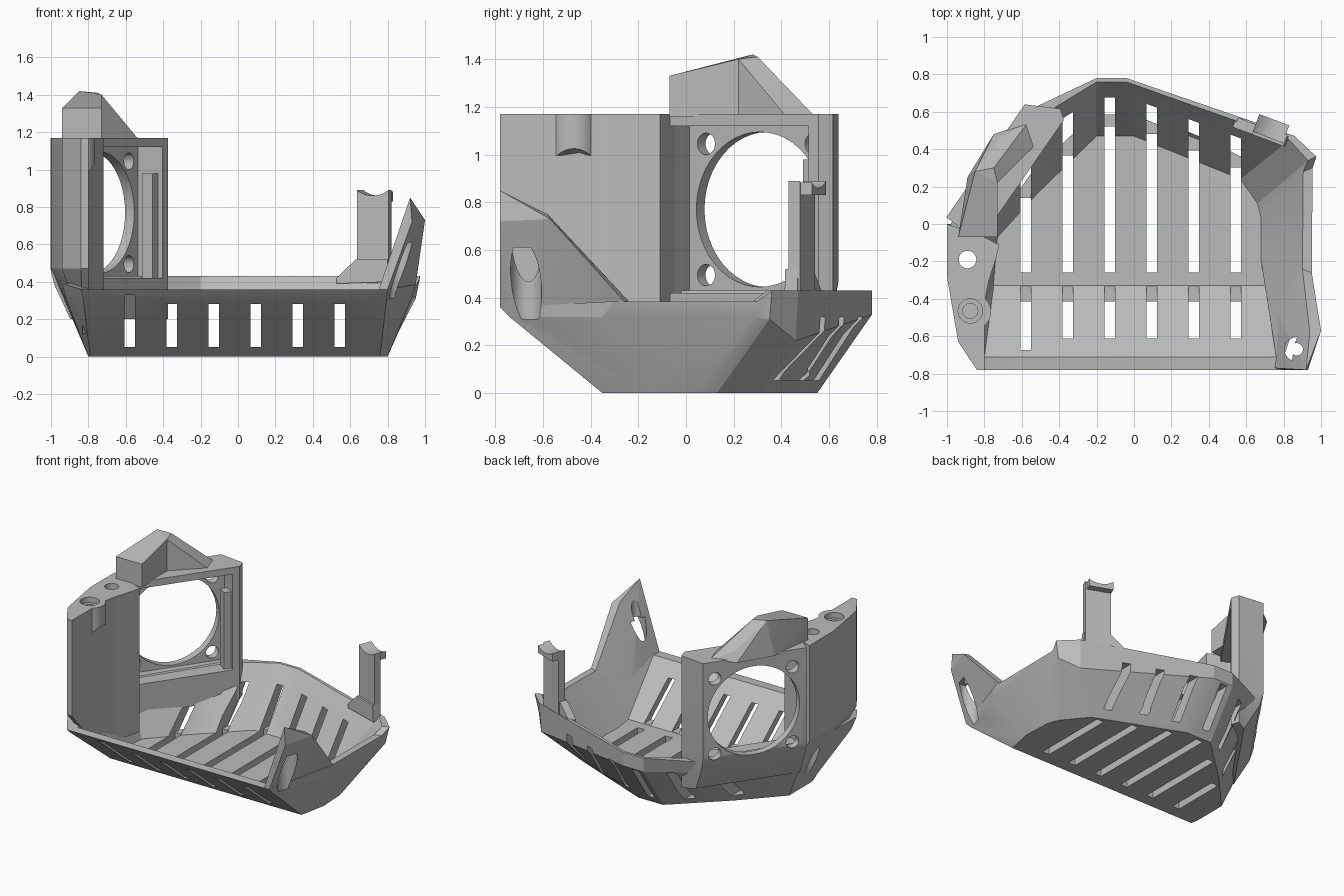
import bpy, bmesh, math
from mathutils import Vector

if "Cube" in bpy.data.objects:
    bpy.data.objects.remove(bpy.data.objects["Cube"], do_unlink=True)

mat = bpy.data.materials.new("light_grey_plastic")
mat.use_nodes = True
GREY = (0.5, 0.5, 0.5, 1)
mat.diffuse_color = GREY
mat.node_tree.nodes["Principled BSDF"].inputs["Base Color"].default_value = GREY


def finish(bm, name):
    bm.normal_update()
    bmesh.ops.recalc_face_normals(bm, faces=bm.faces)
    mesh = bpy.data.meshes.new(name)
    bm.to_mesh(mesh)
    bm.free()
    obj = bpy.data.objects.new(name, mesh)
    bpy.context.collection.objects.link(obj)
    mesh.materials.append(mat)
    return obj


def loft(name, rings):
    """Skin a sequence of rings of equal length and cap both ends."""
    bm = bmesh.new()
    rows = [[bm.verts.new(p) for p in ring] for ring in rings]
    n = len(rows[0])
    for a, b in zip(rows, rows[1:]):
        for i in range(n):
            j = (i + 1) % n
            bm.faces.new((a[i], a[j], b[j], b[i]))
    bm.faces.new(rows[0][::-1])
    bm.faces.new(rows[-1])
    return finish(bm, name)


def hull(name, points):
    bm = bmesh.new()
    for p in points:
        bm.verts.new(p)
    out = bmesh.ops.convex_hull(bm, input=bm.verts[:])
    loose = {g for g in out["geom_interior"] + out["geom_unused"]
             if isinstance(g, bmesh.types.BMVert)}
    bmesh.ops.delete(bm, geom=list(loose), context='VERTS')
    return finish(bm, name)


def box(name, x0, x1, y0, y1, z0, z1, place=lambda x, y, z: (x, y, z)):
    corners = [(x0, y0), (x1, y0), (x1, y1), (x0, y1)]
    return loft(name, [[place(x, y, z) for x, y in corners] for z in (z0, z1)])


def rod(centre, axis, radius, depth):
    bm = bmesh.new()
    bmesh.ops.create_cone(bm, cap_ends=True, segments=48, radius1=radius,
                          radius2=radius, depth=depth)
    turn = Vector(axis).to_track_quat('Z', 'Y').to_matrix().to_4x4()
    turn.translation = centre
    bm.transform(turn)
    return finish(bm, "cutter")


def cut(tool, *targets):
    tool.hide_render = True
    for obj in targets:
        mod = obj.modifiers.new("cut", 'BOOLEAN')
        mod.operation, mod.solver, mod.object = 'DIFFERENCE', 'EXACT', tool
        bpy.context.view_layer.objects.active = obj
        bpy.ops.object.modifier_apply(modifier=mod.name)
    bpy.data.objects.remove(tool, do_unlink=True)


# Faceted tray: floor corner, shoulder, rim, inner rim and inner floor per station
stations = [
    ((.76, -.35), (.795, -.74, .32), (.80, -.78, .36), (.76, -.71), (.70, -.33)),
    ((.80, -.15), (.93, -.35, .32), (.95, -.30, .385), (.90, -.28), (.68, -.20)),
    ((.79, .05), (.94, .28, .32), (.955, .30, .385), (.905, .28), (.68, .03)),
    ((.76, .13), (.95, .35, .31), (.975, .36, .43), (.93, .34), (.66, .11)),
    ((.62, .30), (.85, .46, .22), (.86, .47, .43), (.83, .45), (.57, .24)),
    ((0, .55), (-.04, .78, .33), (-.04, .78, .43), (-.04, .76), (0, .47)),
    ((-.20, .55), (-.20, .78, .33), (-.20, .78, .43), (-.20, .76), (-.20, .47)),
    ((-.55, .22), (-.54, .56, .33), (-.56, .61, .43), (-.51, .57), (-.52, .16)),
    ((-.80, -.05), (-.94, -.01, .33), (-.98, 0, .43), (-.90, -.02), (-.73, -.07)),
    ((-.80, -.30), (-.92, -.60, .31), (-.94, -.63, .39), (-.86, -.60), (-.75, -.30)),
    ((-.79, -.35), (-.83, -.74, .32), (-.84, -.78, .36), (-.80, -.71), (-.75, -.33)),
]
tray = loft("vented_tray", [[(*s[0], 0) for s in stations],
                            [s[1] for s in stations],
                            [s[2] for s in stations],
                            [(*s[3], s[2][2]) for s in stations],
                            [(*s[4], .05) for s in stations]])

# Vent slots in the front slope, floor and back wall
for i in range(6):
    x = -.58 + .225 * i
    x0, x1 = x - .028, x + .028
    edge = min(.55, .75 + x, .55 - .4 * x) - .03
    cut(box("cutter", x0, x1, -1, -.3, .052, .33 if i == 0 else .28), tray)
    cut(box("cutter", x0, x1, -.26, edge, -.1, .2), tray)
    cut(box("cutter", x0, x1, .1, 1, .052, .32), tray)

# Tall mounting post
plan = [(-.84, -.78), (-.80, -.78), (-.80, -.42), (-.775, -.30), (-.74, -.19),
        (-.72, -.11), (-.82, -.06), (-1, 0), (-1, -.28), (-.94, -.63)]
post = loft("mounting_post", [
    [(max(x, -.83), y * .6 if y < -.5 else y, .12) for x, y in plan],
    [(x, y, .47) for x, y in plan],
    [(x, y, 1.17) for x, y in plan]])

# Round screw boss with a sloped underside
circle = [(-.865 + .1 * math.cos(a), -.47 + .1 * math.sin(a))
          for a in (math.tau * i / 48 for i in range(48))]
boss = loft("screw_boss", [[(x, y, .99 + max(0, x + .8)) for x, y in circle],
                           [(x, y, 1.17) for x, y in circle]])
cut(rod((-.89, -.19, .6), (0, 0, 1), .047, 2), post, tray)
for radius, depth in ((.065, .1), (.04, .5)):
    cut(rod((-.875, -.465, 1.18), (0, 0, 1), radius, depth), post, boss)


# Fan panel, laid out along the panel (t) and through it (n)
def on_panel(t, n, z):
    return (-.74 + .57 * t + .82 * n, .31 + .82 * t - .57 * n, z)


def panel_ring(z, n0, n1):
    return [on_panel(t, n, z) for t, n in
            ((-.375, n0), (-.39, n1), (.41, n1), (.45, n1 - .05), (.36, n0))]


panel = loft("fan_panel", [panel_ring(.20, .07, .16), panel_ring(.385, -.035, .16),
                           panel_ring(.47, -.06, .16), panel_ring(1.17, -.06, .16)])
normal = (.82, -.57, 0)
cut(box("cutter", -.36, .36, 0, .4, .42, 1.12, on_panel), panel)
cut(rod(on_panel(0, 0, .77), normal, .325, 1), panel)
for t in (-.275, .275):
    for z in (.495, 1.045):
        cut(rod(on_panel(t, 0, z), normal, .045, .3), panel)
# Slim rib inside the far edge of the fan recess
box("recess_rib", .31, .37, .06, .13, .41, .98, on_panel)

# Peaked hood above the fan: upright block, then a wedge falling away behind
hull("hood_block", [
    (-.94, -.07, 1.16), (-.73, -.07, 1.16), (-.94, -.07, 1.33), (-.73, -.07, 1.33),
    (-.73, .22, 1.16), (-.73, .22, 1.40), (-.85, .28, 1.42), (-.89, .25, 1.16)])
hull("hood_wedge", [
    (-.73, .22, 1.16), (-.73, .22, 1.40), (-.85, .28, 1.42), (-.75, .30, 1.41),
    (-.89, .25, 1.16), (-.75, .48, 1.16), (-.57, .54, 1.16), (-.53, .42, 1.16),
    (-.60, .48, 1.20), (-.72, .46, 1.23)])

# Raised screw wing on the front corner
wing = hull("screw_wing", [
    (.75, -.77, .35), (.92, -.78, .85), (.93, -.78, .72), (.80, -.78, .36),
    (1, -.57, .73), (.94, -.58, .75), (.95, -.26, .385), (.90, -.24, .385),
    (.73, -.55, .20), (.71, -.36, .06), (.82, -.40, .20)])
cut(rod((.87, -.67, .7), (0, 0, 1), .033, 1), wing, tray)
cut(rod((.87, -.67, .46), (0, 0, 1), .065, .3), wing, tray)


# Slim clip post on the back rim, turned to follow the wall
def on_clip(x, y, z):
    c, s = math.cos(.36), math.sin(.36)
    return (.73 + x * c + y * s, .49 - x * s + y * c, z)


clip = box("clip_post", -.09, .09, -.03, .02, .39, .90, on_clip)
lip = box("clip_lip", -.09, .08, .02, .07, .83, .90, on_clip)
across = Vector(on_clip(0, 1, 0)) - Vector(on_clip(0, 0, 0))
cut(rod(on_clip(0, 0, 1.01), across, .15, .6), clip, lip)
hull("clip_foot", [on_clip(x, y, z) for y in (-.045, .012) for x, z in
                   ((-.2, .42), (-.09, .52), (.09, .52), (.1, .40), (-.2, .39))])

# Smooth the bored walls while keeping the facets crisp
for obj in bpy.context.scene.objects:
    if obj.type == 'MESH':
        bpy.ops.object.select_all(action='DESELECT')
        obj.select_set(True)
        bpy.context.view_layer.objects.active = obj
        bpy.ops.object.shade_smooth_by_angle(angle=math.radians(18))
